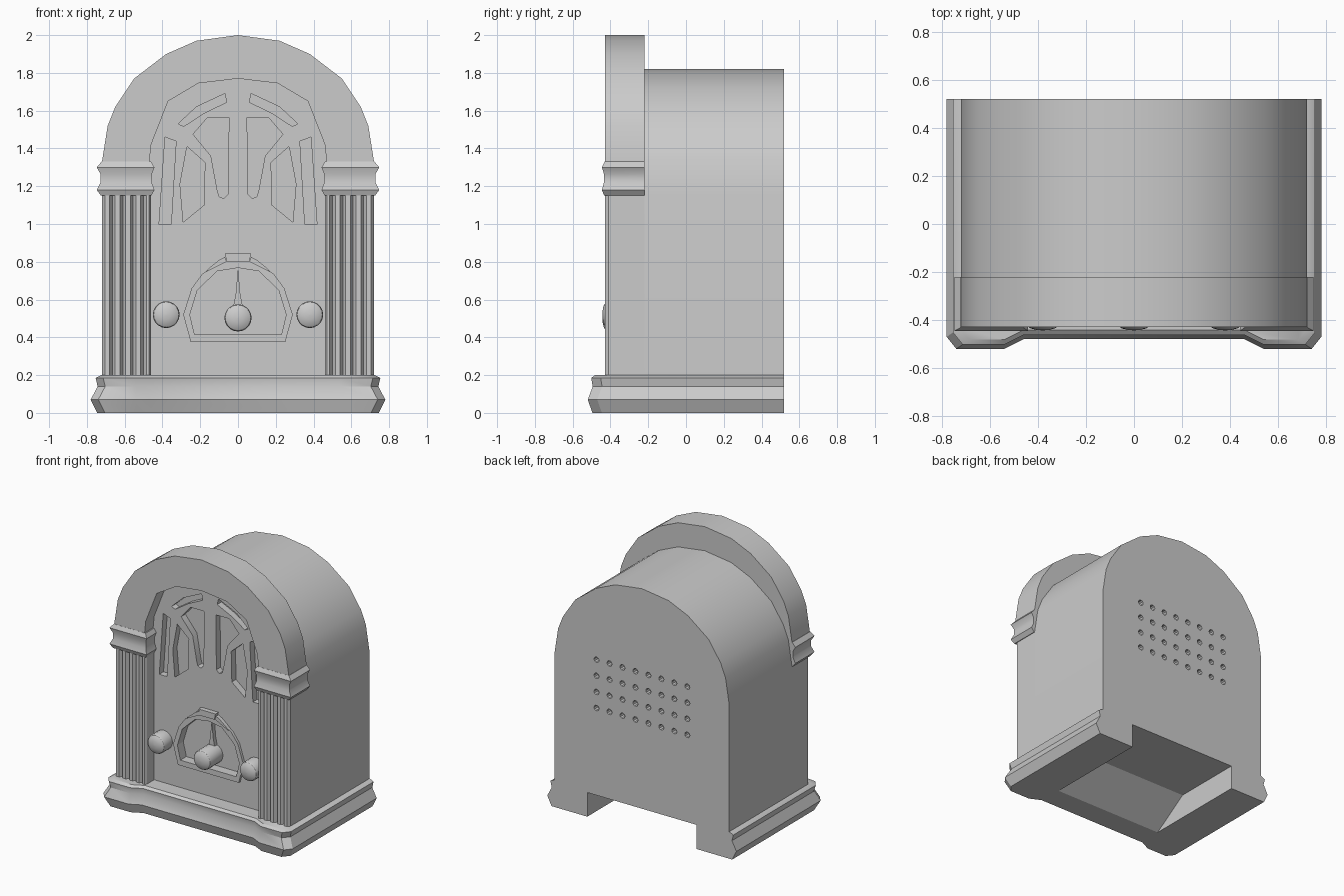
import bpy, bmesh, math
from mathutils import Matrix

if "Cube" in bpy.data.objects:
    bpy.data.objects.remove(bpy.data.objects["Cube"])


def finish(name, mesh):
    bm = bmesh.new()
    bm.from_mesh(mesh)
    bmesh.ops.remove_doubles(bm, verts=bm.verts, dist=0.0002)
    bmesh.ops.recalc_face_normals(bm, faces=bm.faces)
    bm.to_mesh(mesh)
    bm.free()
    ob = bpy.data.objects.new(name, mesh)
    bpy.context.collection.objects.link(ob)
    return ob


def plate(name, loops, y0, y1):
    """Filled front-view outlines (inner loops become holes) extruded in y."""
    cu = bpy.data.curves.new(name, 'CURVE')
    cu.dimensions = '2D'
    cu.fill_mode = 'BOTH'
    cu.extrude = (y1 - y0) / 2
    for loop in loops:
        sp = cu.splines.new('POLY')
        sp.points.add(len(loop) - 1)
        for p, (x, z) in zip(sp.points, loop):
            p.co = (x, z, 0, 1)
        sp.use_cyclic_u = True
    tmp = bpy.data.objects.new(name + "_outline", cu)
    bpy.context.collection.objects.link(tmp)
    dg = bpy.context.evaluated_depsgraph_get()
    mesh = bpy.data.meshes.new_from_object(tmp.evaluated_get(dg))
    bpy.data.objects.remove(tmp)
    mesh.transform(Matrix.Translation((0, (y0 + y1) / 2, 0)) @ Matrix.Rotation(math.pi / 2, 4, 'X'))
    return finish(name, mesh)


def loft(name, rings):
    """Skin equal-length rings of points and cap both ends."""
    n = len(rings[0])
    verts = [p for r in rings for p in r]
    faces = [(k * n + i, k * n + (i + 1) % n, (k + 1) * n + (i + 1) % n, (k + 1) * n + i)
             for k in range(len(rings) - 1) for i in range(n)]
    faces += [tuple(range(n)), tuple(range(len(verts) - n, len(verts)))]
    mesh = bpy.data.meshes.new(name)
    mesh.from_pydata(verts, [], faces)
    return finish(name, mesh)


def cut(ob, cutter):
    cutter.hide_render = True
    m = ob.modifiers.new("cut", 'BOOLEAN')
    m.operation = 'DIFFERENCE'
    m.solver = 'EXACT'
    m.object = cutter
    dg = bpy.context.evaluated_depsgraph_get()
    mesh = bpy.data.meshes.new_from_object(ob.evaluated_get(dg))
    ob.modifiers.clear()
    ob.data = mesh
    bpy.data.objects.remove(cutter)


def flip(pts):
    return [(-x, z) for x, z in reversed(pts)]


def sym(half):
    """Mirror a right-half outline that runs from bottom to top centre."""
    return half + [(-x, z) for x, z in reversed(half) if x > 0]


def circle(cx, cz, r, n):
    return [(cx + r * math.cos(2 * math.pi * i / n), cz + r * math.sin(2 * math.pi * i / n)) for i in range(n)]


# Arch outlines (right half)
outer = [(.72, 1.33), (.69, 1.52), (.65, 1.62), (.55, 1.77), (.38, 1.90), (.22, 1.97), (0, 2)]
inner = [(.47, 1.32), (.46, 1.42), (.37, 1.65), (.21, 1.745), (0, 1.77)]

# Cabinet body with speaker vent holes in the back
body = plate("cabinet_body", [sym([(.72, .19)] + [(x, z - .18) for x, z in outer])], -.22, .52)
vents = [circle(-.375 + .107 * i, .83 + .12 * j, .021, 10) for i in range(8) for j in range(4)]
cut(body, plate("vent_cutter", vents, .48, .56))

# Raised front arch
ring = sym([(.72, 1.17)] + outer) + list(reversed(sym([(.47, 1.17)] + inner)))
plate("front_arch", [ring], -.43, -.22)

# Recessed front panel with grille slots and dial opening
slots = [
    [(-.386, 1.46), (-.328, 1.438), (-.354, .997), (-.418, .997)],
    [(-.27, 1.41), (-.175, 1.326), (-.18, 1.10), (-.29, 1.01), (-.307, 1.21)],
    [(-.238, 1.475), (-.16, 1.565), (-.048, 1.565), (-.053, 1.157), (-.075, 1.135),
     (-.10, 1.145), (-.11, 1.18), (-.143, 1.36)],
    [(-.317, 1.53), (-.22, 1.62), (-.07, 1.69), (-.06, 1.645), (-.18, 1.587), (-.287, 1.517)],
]
slots += [flip(s) for s in slots]
dial_in = sym([(.23, .415), (.255, .52), (.215, .65), (.11, .75), (0, .768)])
dial_out = sym([(.25, .375), (.29, .52), (.245, .66), (.19, .735), (.10, .80), (0, .81)])
panel = sym([(.47, .19)] + inner)
plate("front_panel", [panel, dial_in] + slots, -.33, -.28)
plate("panel_backing", [panel], -.28, -.22)

# Dial frame, ornament tabs and pointer
plate("dial_frame", [dial_out, dial_in], -.35, -.33)
plate("dial_top_tab", [[(-.06, .80), (.06, .80), (.07, .845), (-.07, .845)]], -.365, -.33)
tab = [(-.17, .745), (-.155, .765), (-.10, .81), (-.07, .825), (-.06, .80), (-.12, .77)]
plate("dial_side_tabs", [tab, flip(tab)], -.358, -.33)
plate("dial_pointer", [[(-.03, .54), (.03, .54), (.012, .63), (0, .77), (-.012, .63)]], -.31, -.28)

# Domed knobs
for name, x, z, r, yb in (("tuning_knob", 0, .503, .072, -.28),
                          ("left_knob", -.38, .52, .071, -.33), ("right_knob", .38, .52, .071, -.33)):
    prof = [(r, yb), (r, -.415), (r * .93, -.425), (r * .7, -.435), (r * .35, -.441), (.004, -.443)]
    loft(name, [[(a, y, b) for a, b in circle(x, z, rr, 20)] for rr, y in prof])

# Fluted columns and their moulded capitals
for side, s in (("left", -1), ("right", 1)):
    plan = [(.72, -.22), (.72, -.41), (.705, -.43)]
    for i in range(4):
        x = .68 - .055 * i
        plan += [(x, -.43), (x - .015, -.408), (x - .03, -.43)]
    plan += [(.47, -.43), (.46, -.415), (.46, -.22)]
    loft(side + "_column", [[(s * x, y, z) for x, y in plan] for z in (.18, 1.17)])
    rings = []
    for d, z in ((.005, 1.15), (.028, 1.18), (.008, 1.22), (.008, 1.265), (.028, 1.30), (.002, 1.33)):
        x0, x1, y = .462 - d * .7, .72 + d, -.43 - d * .55
        rings.append([(s * x, yy, z) for x, yy in ((x0, -.22), (x0, y), (x1, y), (x1, -.22))])
    loft(side + "_capital", rings)

# Moulded base
rings = []
for z, o in ((0, .035), (.07, 0), (.14, .037), (.185, .026), (.2, .055)):
    q = o * .7
    half = [(.78 - o, .52), (.78 - o, -.47 + q), (.74 - o, -.52 + q), (.54, -.52 + q), (.46, -.48 + q)]
    rings.append([(x, y, z) for x, y in half + flip(half)])
base = loft("base", rings)

# Open cavity under the base, sloped at the front
cavity = [(.6, -.02), (.6, .18), (-.01, .18), (-.28, 0), (-.28, -.02)]
cut(base, loft("cavity_cutter", [[(x, y, z) for y, z in cavity] for x in (-.45, .45)]))

# Smooth curved faces, keep edges sharp
bpy.ops.object.select_all(action='DESELECT')
for ob in bpy.context.collection.objects:
    ob.select_set(True)
    bpy.context.view_layer.objects.active = ob
bpy.ops.object.shade_smooth_by_angle(angle=math.radians(30))
